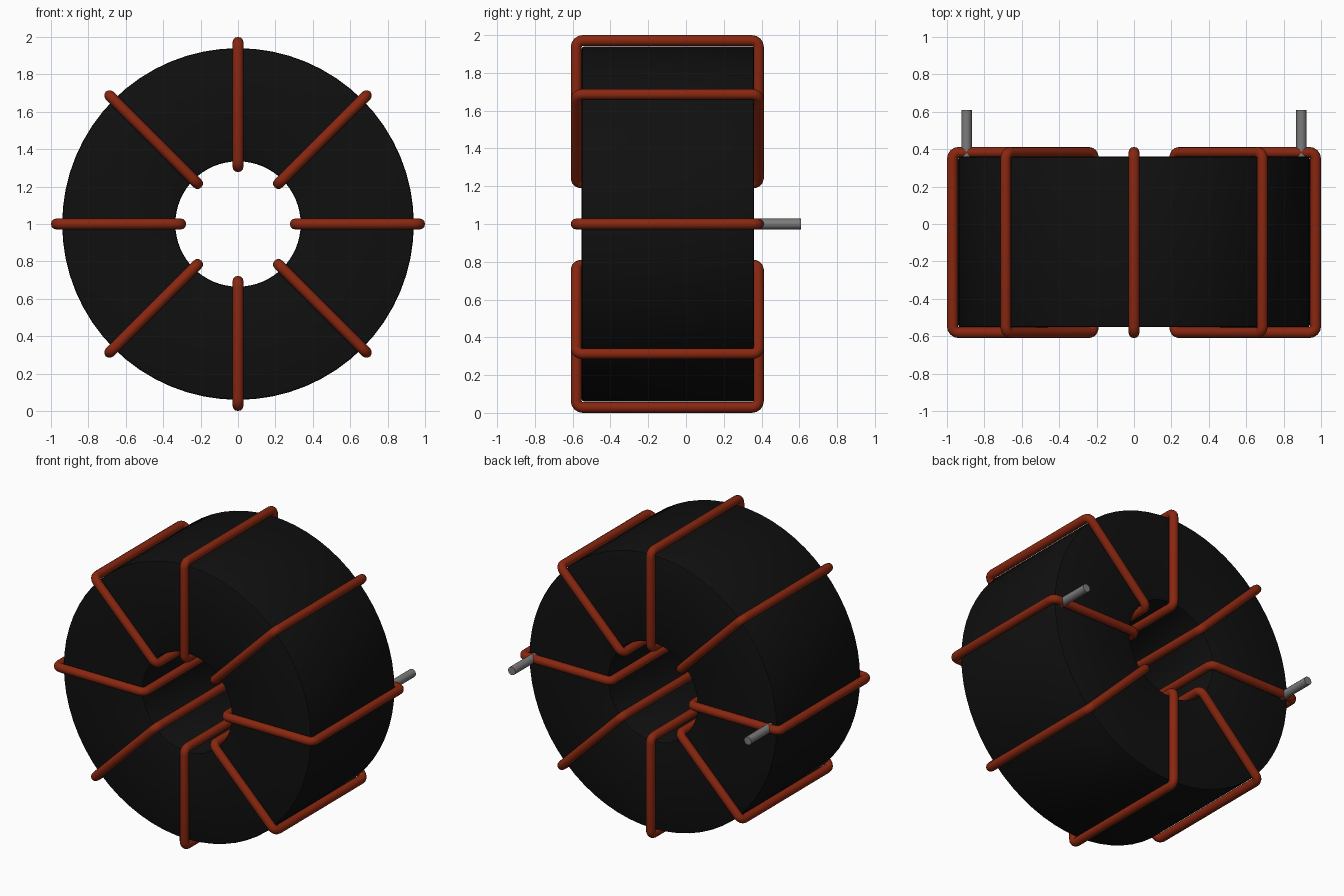
import bpy, bmesh, math
from mathutils import Vector, Matrix

cube = bpy.data.objects.get("Cube")
if cube:
    bpy.data.objects.remove(cube, do_unlink=True)

CENTRE_Z = 1.0
Y_FRONT, Y_BACK = -0.552, 0.36      # faces of the core
R_IN, R_OUT = 0.335, 0.94           # bore and rim of the core
WIRE = 0.029                        # wire radius


def material(name, rgb):
    m = bpy.data.materials.new(name)
    m.use_nodes = True
    m.diffuse_color = (*rgb, 1)
    m.node_tree.nodes["Principled BSDF"].inputs["Base Color"].default_value = (*rgb, 1)
    return m


ferrite = material("black ferrite", (0.005, 0.005, 0.005))
copper = material("copper enamel", (0.25, 0.02, 0.005))
tin = material("tinned grey", (0.2, 0.2, 0.2))


def finish(bm, name, mat):
    bmesh.ops.recalc_face_normals(bm, faces=bm.faces)
    mesh = bpy.data.meshes.new(name)
    bm.to_mesh(mesh)
    bm.free()
    mesh.materials.append(mat)
    obj = bpy.data.objects.new(name, mesh)
    bpy.context.collection.objects.link(obj)
    bpy.ops.object.select_all(action='DESELECT')
    obj.select_set(True)
    bpy.context.view_layer.objects.active = obj
    bpy.ops.object.shade_smooth_by_angle(angle=math.radians(40))
    return obj


def rounded_loop(corners, radius, steps):
    """Round each right-angled corner of a closed (r, y) path."""
    path = []
    for i, c in enumerate(corners):
        a = (corners[i - 1] - c).normalized() * radius
        b = (corners[(i + 1) % len(corners)] - c).normalized() * radius
        for k in range(steps + 1):
            t = k / steps * math.pi / 2
            path.append(c + a * (1 - math.sin(t)) + b * (1 - math.cos(t)))
    return path


def rectangle(r0, r1, y0, y1):
    return [Vector(p) for p in ((r0, y0), (r1, y0), (r1, y1), (r0, y1))]


# Core: rectangular section with slightly eased edges, spun round the y axis
bm = bmesh.new()
section = rounded_loop(rectangle(R_IN, R_OUT, Y_FRONT, Y_BACK), 0.012, 2)
verts = [bm.verts.new((p.x, p.y, CENTRE_Z)) for p in section]
edges = [bm.edges.new((verts[i - 1], verts[i])) for i in range(len(verts))]
bmesh.ops.spin(bm, geom=verts + edges, cent=(0, 0, CENTRE_Z), axis=(0, 1, 0),
               angle=math.tau, steps=64, use_merge=True)
bmesh.ops.remove_doubles(bm, verts=bm.verts, dist=1e-4)
finish(bm, "toroid_core", ferrite)

# Windings: a round tube swept along a closed loop, eight times round the core
loop = rounded_loop(rectangle(R_IN - WIRE, R_OUT + WIRE + 0.002,
                              Y_FRONT - WIRE, Y_BACK + WIRE - 0.006), 0.034, 4)
SIDES = 12
for n in range(8):
    bm = bmesh.new()
    rings = []
    for i, p in enumerate(loop):
        along = (loop[(i + 1) % len(loop)] - loop[i - 1]).normalized()
        side = Vector((along.y, -along.x))
        ring = []
        for s in range(SIDES):
            t = math.tau * s / SIDES
            q = p + side * (WIRE * math.cos(t))
            ring.append(bm.verts.new((q.x, q.y, WIRE * math.sin(t))))
        rings.append(ring)
    for i, ring in enumerate(rings):
        prev = rings[i - 1]
        for s in range(SIDES):
            bm.faces.new((prev[s - 1], prev[s], ring[s], ring[s - 1]))
    bm.transform(Matrix.Translation((0, 0, CENTRE_Z)) @ Matrix.Rotation(n * math.tau / 8, 4, 'Y'))
    finish(bm, f"winding_{n + 1}", copper)

# Leads: short pins out of the back
for name, x in (("left_lead", 0.895), ("right_lead", -0.895)):
    bm = bmesh.new()
    bmesh.ops.create_cone(bm, cap_ends=True, segments=12, radius1=0.028, radius2=0.028, depth=0.27)
    bm.transform(Matrix.Translation((x, 0.475, CENTRE_Z)) @ Matrix.Rotation(math.pi / 2, 4, 'X'))
    finish(bm, name, tin)
